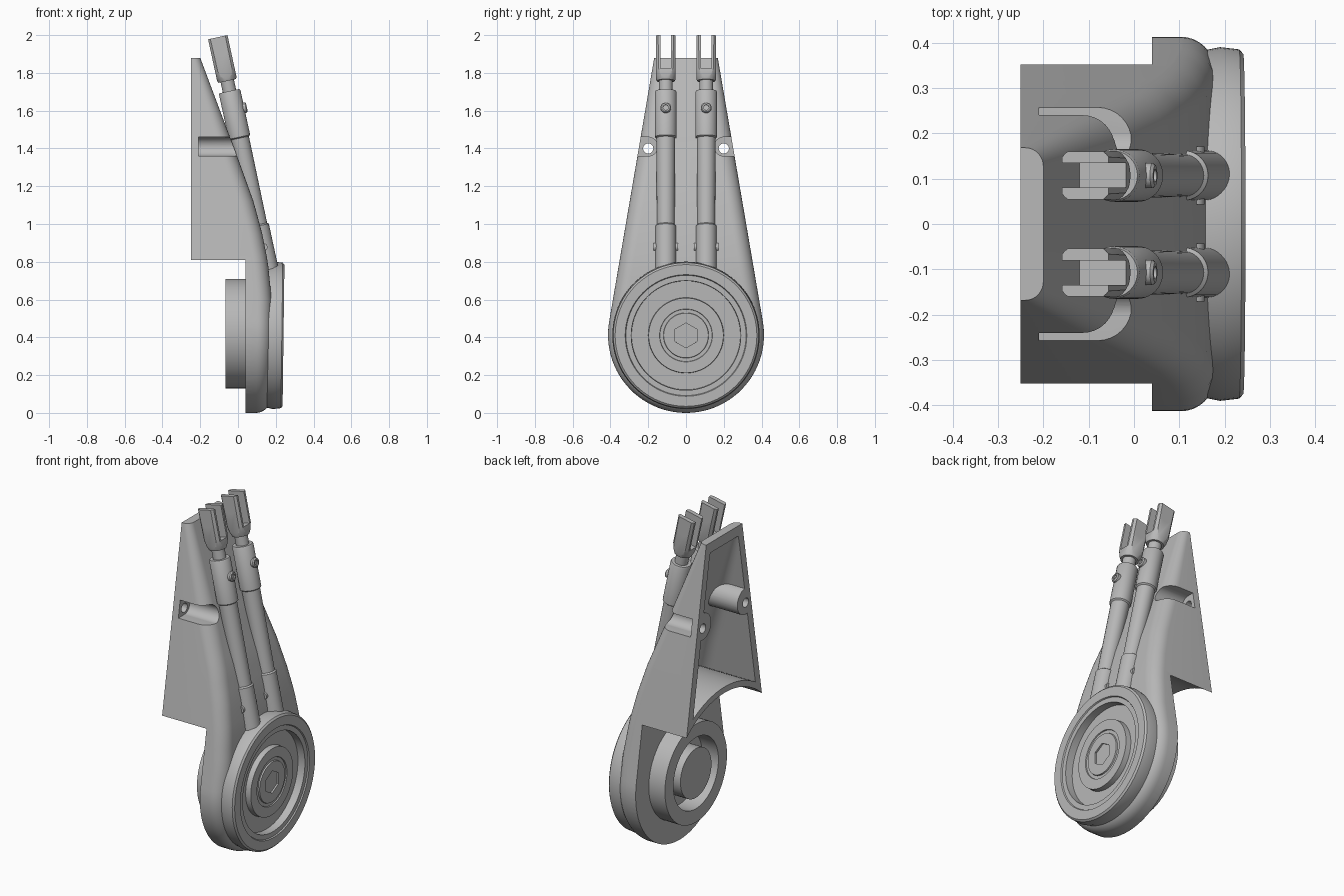
import bpy, bmesh, math
from mathutils import Matrix, Vector

if "Cube" in bpy.data.objects:
    bpy.data.objects.remove(bpy.data.objects["Cube"])

grey = bpy.data.materials.new("satin grey")
grey.use_nodes = True
grey.diffuse_color = (0.48, 0.48, 0.48, 1)
grey.node_tree.nodes["Principled BSDF"].inputs["Base Color"].default_value = grey.diffuse_color

TOP, BACK, R = 1.88, -0.25, 0.413
THETA = math.radians(9.7)                      # slope of the tapered sides
TO_X = Matrix.Rotation(math.pi / 2, 4, "Y")    # turns local z to world x
TO_Y = Matrix.Rotation(-math.pi / 2, 4, "X")   # turns local z to world y


def finish(name, bm, matrix=Matrix()):
    bmesh.ops.remove_doubles(bm, verts=bm.verts, dist=1e-5)
    bm.transform(matrix)
    bmesh.ops.recalc_face_normals(bm, faces=bm.faces)
    mesh = bpy.data.meshes.new(name)
    bm.to_mesh(mesh)
    bm.free()
    mesh.materials.append(grey)
    obj = bpy.data.objects.new(name, mesh)
    bpy.context.collection.objects.link(obj)
    return obj


def lathe(name, profile, matrix, segments=64):
    """Spin (radius, height) points about local z."""
    bm = bmesh.new()
    verts = [bm.verts.new((r, 0, h)) for r, h in profile]
    edges = [bm.edges.new(pair) for pair in zip(verts, verts[1:])]
    bmesh.ops.spin(bm, geom=verts + edges, cent=(0, 0, 0), axis=(0, 0, 1),
                   angle=math.tau, steps=segments, use_merge=True)
    return finish(name, bm, matrix)


def rod(name, r, a, b, matrix, segments=48):
    return lathe(name, [(0, a), (r, a), (r, b), (0, b)], matrix, segments)


def box(name, low, high, matrix=Matrix()):
    bm = bmesh.new()
    bmesh.ops.create_cube(bm, size=1)
    low, high = Vector(low), Vector(high)
    size = Matrix.Diagonal((*(high - low), 1))
    return finish(name, bm, matrix @ Matrix.Translation((low + high) / 2) @ size)


def combine(obj, tool, operation="DIFFERENCE"):
    mod = obj.modifiers.new("cut", "BOOLEAN")
    mod.operation, mod.solver, mod.object = operation, "EXACT", tool
    bpy.context.view_layer.objects.active = obj
    bpy.ops.object.modifier_apply(modifier=mod.name)
    bpy.data.objects.remove(tool)


def smooth(obj):
    bpy.ops.object.select_all(action="DESELECT")
    obj.select_set(True)
    bpy.context.view_layer.objects.active = obj
    bpy.ops.object.shade_smooth_by_angle(angle=math.radians(30))


FRONT = [(0, 0.17), (0.4, 0.178), (0.6, 0.178), (0.8, 0.158), (0.95, 0.128),
         (1.12, 0.082), (1.36, -0.005), (1.88, -0.2)]


def front_x(z):
    for (z0, x0), (z1, x1) in zip(FRONT, FRONT[1:]):
        if z <= z1:
            return x0 + (x1 - x0) * (z - z0) / (z1 - z0)
    return FRONT[-1][1]


def housing_solid(name, inset, back, top):
    """Teardrop outline with a sloping front and rounded front edges."""
    radius = R - inset
    y_tan, z_tan = radius * math.cos(THETA), R + radius * math.sin(THETA)

    def outline(k, d):
        if k <= 24:                            # round lower end
            a = -math.pi / 2 + (math.pi / 2 + THETA) * k / 24
            return (radius - d) * math.cos(a), R + (radius - d) * math.sin(a)
        z = z_tan + (top - z_tan) * (k - 24) / 24
        return y_tan - (z - z_tan) * math.tan(THETA) - d / math.cos(THETA), z

    bm = bmesh.new()
    rows = []
    for k in range(49):
        z = outline(k, 0)[1]
        r = 0.075 if z < 1.4 else 0.075 - 0.035 * (z - 1.4) / 0.48
        half = []
        for j in range(-1, 9):
            a = math.pi / 2 * max(j, 0) / 8
            y, zz = outline(k, r * (1 - math.cos(a)))
            x = back if j < 0 else front_x(zz) - inset - r * (1 - math.sin(a))
            half.append((max(x, back), y, zz))
        full = half + [(x, -y, zz) for x, y, zz in reversed(half)]
        rows.append([bm.verts.new(p) for p in full])
    n = len(rows[0])
    for low, high in zip(rows, rows[1:]):
        for i in range(n):
            j = (i + 1) % n
            bm.faces.new((low[i], low[j], high[j], high[i]))
    bm.faces.new(rows[-1])
    # close the sliver between the rounded fillet ends at the very bottom
    bm.faces.new(rows[0])
    bmesh.ops.remove_doubles(bm, verts=bm.verts, dist=1e-5)
    bmesh.ops.dissolve_degenerate(bm, dist=1e-6, edges=bm.edges)
    bmesh.ops.triangulate(bm, faces=bm.faces)
    return finish(name, bm)


def at(y, z):
    return Matrix.Translation((0, y, z)) @ TO_X


# Housing shell: hollow behind, arched over the hub, with two screw wells
housing = housing_solid("housing", 0, BACK, TOP)
combine(housing, box("lower_cut", (-0.5, -0.6, -0.1), (0.04, 0.6, 0.8)))
combine(housing, rod("arch_cut", 0.53, -0.5, 0.04, at(0, R), 96))

cavity = housing_solid("cavity", 0.045, -0.3, TOP - 0.06)
combine(cavity, rod("floor_cut", 0.565, -0.5, 0.5, at(0, R), 96))
for side in (-1, 1):
    combine(cavity, rod("boss", 0.078, -0.5, 0.5, at(side * 0.2, 1.41)))
combine(housing, cavity)
for side in (-1, 1):
    y = side * 0.2
    combine(housing, rod("well", 0.05, -0.21, 0.3, at(y, 1.41)))
    combine(housing, box("well_side", (-0.21, min(y, 2 * y), 1.36), (0.3, max(y, 2 * y), 1.46)))
    combine(housing, rod("screw_hole", 0.027, -0.4, 0.1, at(y, 1.4), 24))
smooth(housing)

# Front disc with stepped rings, leaning very slightly
lean = Matrix.Translation((0, 0, R)) @ Matrix.Rotation(0.013, 4, "Y") @ TO_X
disc = lathe("front_disc", [
    (0, 0.14), (0.38, 0.14), (0.39, 0.19), (0.385, 0.232), (0.375, 0.241),
    (0.322, 0.241), (0.318, 0.234), (0.29, 0.234), (0.288, 0.19), (0.2, 0.19),
    (0.198, 0.222), (0.14, 0.222), (0.138, 0.216), (0.12, 0.216), (0.118, 0.224),
    (0, 0.224)], lean, 96)
combine(disc, rod("hex_socket", 0.066, 0.214, 0.3, lean, 6))
smooth(disc)

# Rear hub: ring and core
smooth(lathe("hub_ring", [(0.21, 0.05), (0.29, 0.05), (0.29, -0.065),
                          (0.21, -0.065), (0.21, 0.05)], at(0, 0.42)))
smooth(rod("hub_core", 0.145, -0.065, 0.05, at(0, 0.42)))

# Two leaning link rods with forked ends
for side, label in ((-1, "right"), (1, "left")):
    m = Matrix.Translation((0.155, side * 0.107, 0.78)) @ Matrix.Rotation(-0.2135, 4, "Y")
    smooth(lathe(label + "_link_rod", [
        (0, -0.03), (0.055, -0.03), (0.055, 0.215), (0.047, 0.222), (0.05, 0.69),
        (0.058, 0.696), (0.058, 0.938), (0.054, 0.945), (0.036, 0.945),
        (0.036, 1.01), (0, 1.01)], m, 40))
    fork = box(label + "_fork", (-0.0525, -0.0525, 1.0), (0.0525, 0.0525, 1.237), m)
    taper = lathe("taper", [(0, 1.0), (0.048, 1.0), (0.058, 1.025), (0.065, 1.06),
                            (0.067, 1.3), (0, 1.3)], m, 40)
    combine(fork, taper, "INTERSECT")
    combine(fork, box("slot", (-0.1, -0.027, 1.055), (0.1, 0.027, 1.3), m))
    combine(fork, rod("pin_hole", 0.034, -0.1, 0.1,
                      m @ Matrix.Translation((0, 0, 1.167)) @ TO_Y, 32))
    smooth(fork)
    # Locking screw and cross pin
    smooth(lathe(label + "_lock_screw", [
        (0, 0.04), (0.028, 0.04), (0.028, 0.066), (0.022, 0.072), (0.014, 0.072),
        (0.014, 0.064), (0, 0.064)], m @ Matrix.Translation((0, 0, 0.842)) @ TO_X, 24))
    smooth(rod(label + "_cross_pin", 0.022, -0.064, 0.064,
               m @ Matrix.Translation((0, 0, 0.1)) @ TO_Y, 24))
